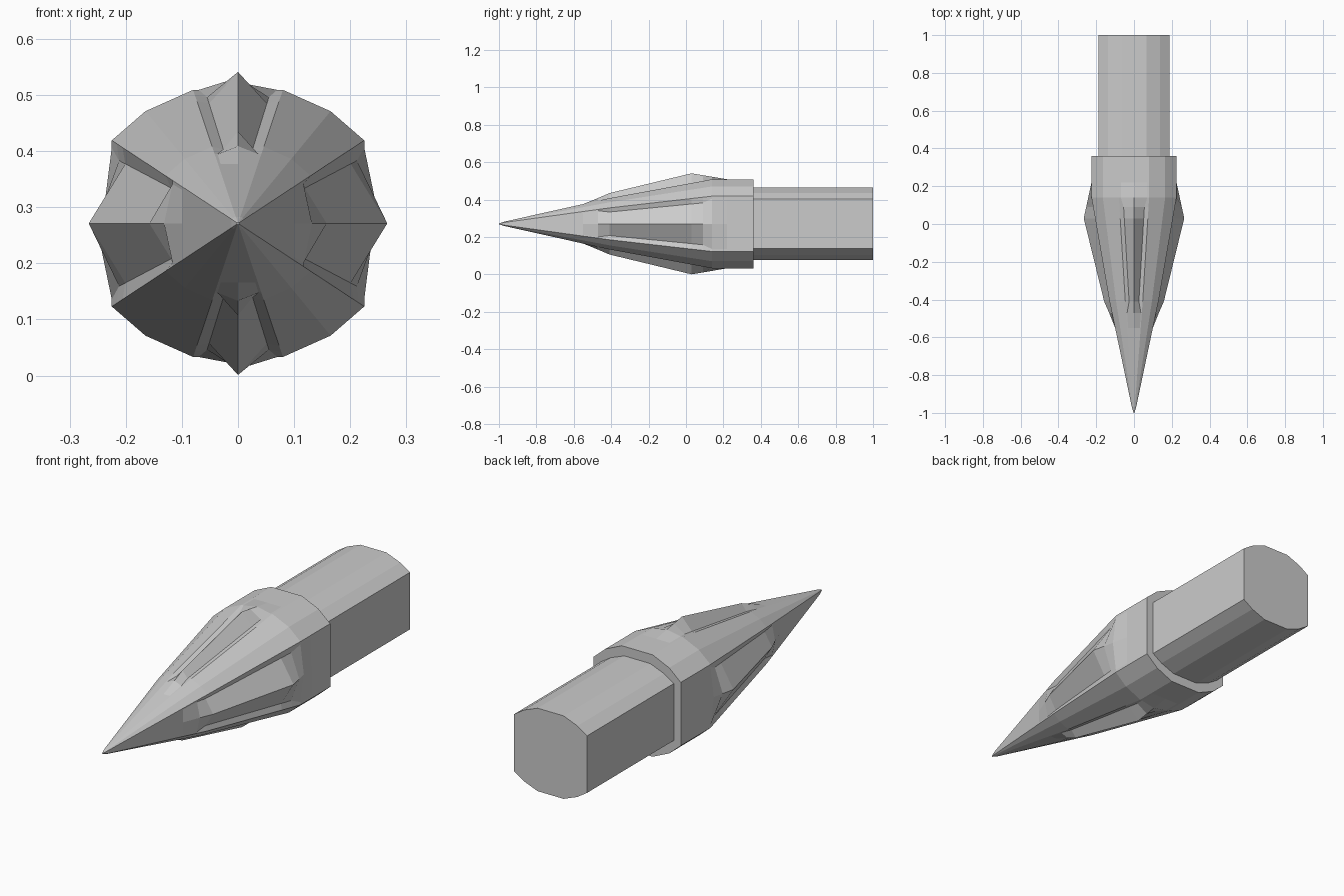
import bpy, bmesh

if "Cube" in bpy.data.objects:
    bpy.data.objects.remove(bpy.data.objects["Cube"])

CZ = 0.271  # height of the long axis


def track(keys, y):
    """Piecewise-linear value along y; keys are (y, value, value...)."""
    if y <= keys[0][0]:
        return keys[0][1:]
    for a, b in zip(keys, keys[1:]):
        if y <= b[0]:
            t = (y - a[0]) / (b[0] - a[0])
            return tuple(p + (q - p) * t for p, q in zip(a[1:], b[1:]))
    return keys[-1][1:]


def mirror_ring(quarter):
    """Full ring from a quarter outline running from +x to +z."""
    pts = list(quarter)
    pts += [(-x, z) for x, z in reversed(pts) if x > 1e-6]
    pts += [(x, -z) for x, z in reversed(pts) if z > 1e-6]
    return pts


def loft(name, rings):
    """Skin matching rings [(y, [(x, z)...])...] and cap both ends."""
    bm = bmesh.new()
    loops = [[bm.verts.new((x, y, CZ + z)) for x, z in pts] for y, pts in rings]
    for a, b in zip(loops, loops[1:]):
        n = len(a)
        for i in range(n):
            j = (i + 1) % n
            bm.faces.new((a[i], a[j], b[j], b[i]))
    bm.faces.new(loops[0])
    bm.faces.new(loops[-1])
    bmesh.ops.recalc_face_normals(bm, faces=bm.faces)
    me = bpy.data.meshes.new(name)
    bm.to_mesh(me)
    bm.free()
    ob = bpy.data.objects.new(name, me)
    bpy.context.collection.objects.link(ob)
    return ob


# Twelve-sided section shared by point and shaft (one quarter)
CORNERS = [(0.225, 0.148), (0.165, 0.2), (0.08, 0.238)]

# Taper of the point, and the ridge and sunken foot lines of its four ribs
TAPER = [(-1.0, 0.008), (-0.97, 0.05), (-0.41, 0.575), (0.14, 1.0), (0.36, 1.0)]
SIDE_RIDGE = [(-0.55, 0.097), (-0.41, 0.158), (0.03, 0.266), (0.22, 0.225)]
TOP_RIDGE = [(-0.55, 0.103), (-0.41, 0.164), (0.03, 0.27), (0.22, 0.238)]
SIDE_FOOT = [(-0.47, 0.117, 0.07), (-0.41, 0.119, 0.063),
             (0.09, 0.212, 0.112), (0.14, 0.225, 0.135)]
TOP_FOOT = [(-0.47, 0.036, 0.124), (-0.41, 0.026, 0.132),
            (0.09, 0.055, 0.225), (0.14, 0.07, 0.238)]


def point_section(y):
    s = track(TAPER, y)[0]
    sr, tr = 0.225 * s, 0.238 * s
    sf, tf = (0.225 * s, 0.135 * s), (0.07 * s, 0.238 * s)
    if -0.55 < y < 0.22:
        sr, tr = track(SIDE_RIDGE, y)[0], track(TOP_RIDGE, y)[0]
    if -0.47 < y < 0.14:
        sf, tf = track(SIDE_FOOT, y), track(TOP_FOOT, y)
    return mirror_ring([(sr, 0), sf] + [(x * s, z * s) for x, z in CORNERS]
                       + [tf, (0, tr)])


# Ribbed point
stations = (-1.0, -0.97, -0.55, -0.47, -0.41, 0.03, 0.09, 0.14, 0.22, 0.36)
loft("ribbed_point", [(y, point_section(y)) for y in stations])

# Shaft
shaft = mirror_ring([(x * 0.84, z * m) for (x, z), m in
                     zip(CORNERS, (0.9, 0.83, 0.815))])
loft("shaft", [(0.34, shaft), (1.0, shaft)])
